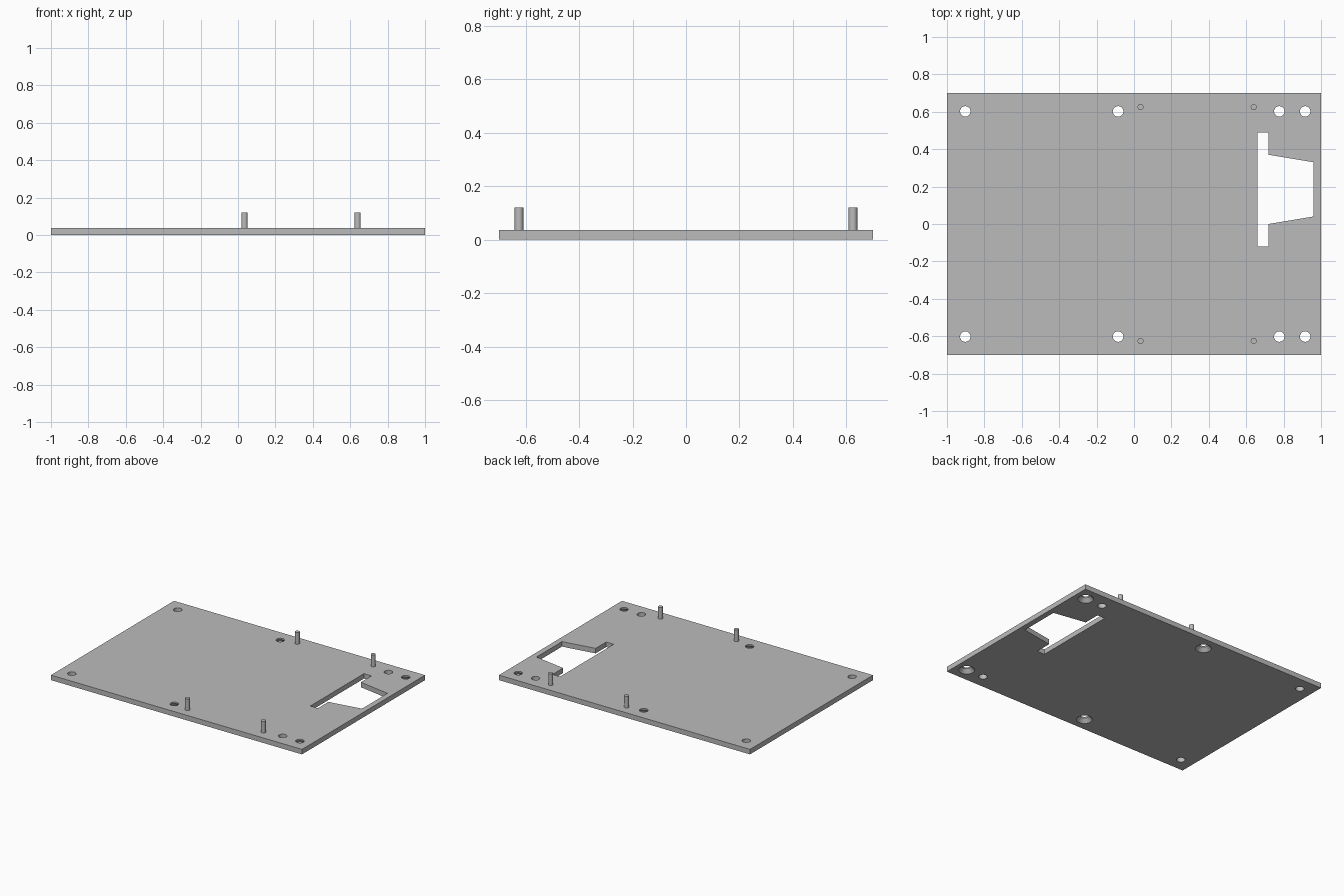
import bpy, bmesh, math

default = bpy.data.objects.get("Cube")
if default:
    bpy.data.objects.remove(default, do_unlink=True)

THICK = 0.036
HOLE_Y = 0.602
HOLE_R = 0.028
SINK_R = 0.052

grey = bpy.data.materials.new("mid grey")
grey.use_nodes = True
GREY = (0.5, 0.5, 0.5, 1)
grey.diffuse_color = GREY
grey.node_tree.nodes["Principled BSDF"].inputs["Base Color"].default_value = GREY


def make_object(name, bm):
    mesh = bpy.data.meshes.new(name)
    bmesh.ops.recalc_face_normals(bm, faces=bm.faces)
    bm.to_mesh(mesh)
    bm.free()
    mesh.materials.append(grey)
    obj = bpy.data.objects.new(name, mesh)
    bpy.context.collection.objects.link(obj)
    return obj


def prism(name, outline, z0, z1):
    bm = bmesh.new()
    face = bm.faces.new([bm.verts.new((x, y, z0)) for x, y in outline])
    new = bmesh.ops.extrude_face_region(bm, geom=[face])["geom"]
    bmesh.ops.translate(bm, vec=(0, 0, z1 - z0),
                        verts=[v for v in new if isinstance(v, bmesh.types.BMVert)])
    return make_object(name, bm)


def turned(name, x, y, profile, sides=32):
    """Solid of stacked rings, profile given as (radius, height)."""
    bm = bmesh.new()
    rings = []
    for r, z in profile:
        angles = [math.tau * i / sides for i in range(sides)]
        rings.append([bm.verts.new((x + r * math.cos(a), y + r * math.sin(a), z))
                      for a in angles])
    for low, high in zip(rings, rings[1:]):
        for i in range(sides):
            j = (i + 1) % sides
            bm.faces.new((low[i], low[j], high[j], high[i]))
    bm.faces.new(rings[0])
    bm.faces.new(rings[-1])
    return make_object(name, bm)


def smooth(obj):
    bpy.ops.object.select_all(action="DESELECT")
    obj.select_set(True)
    bpy.context.view_layer.objects.active = obj
    bpy.ops.object.shade_smooth_by_angle(angle=math.radians(30))


def cut(target, cutter):
    cutter.hide_render = True
    mod = target.modifiers.new("cut", "BOOLEAN")
    mod.operation = "DIFFERENCE"
    mod.solver = "EXACT"
    mod.object = cutter
    bpy.context.view_layer.objects.active = target
    bpy.ops.object.modifier_apply(modifier=mod.name)
    bpy.data.objects.remove(cutter, do_unlink=True)


# Base plate
plate = prism("base_plate", [(-1, -0.7), (1, -0.7), (1, 0.7), (-1, 0.7)], 0, THICK)

# Slot that widens into a tapered window
window = [(0.66, -0.12), (0.72, -0.12), (0.72, 0.0), (0.96, 0.04),
          (0.96, 0.33), (0.72, 0.37), (0.72, 0.49), (0.66, 0.49)]
cut(plate, prism("window_cutter", window, -0.1, 0.1))

# Screw holes: plain ones, and ones countersunk from below
plain = [(HOLE_R, -0.1), (HOLE_R, 0.1)]
sunk = [(SINK_R, -0.1), (SINK_R, 0), (HOLE_R, 0.026), (HOLE_R, 0.1)]
for x, profile in ((-0.902, plain), (-0.085, sunk), (0.777, plain), (0.915, sunk)):
    for side in (-1, 1):
        cut(plate, turned("hole_cutter", x, side * HOLE_Y, profile))
smooth(plate)

# Locating pegs
for x, place in ((0.035, "middle"), (0.64, "left")):
    for side, end in ((-1, "front"), (1, "back")):
        smooth(turned(f"{end}_{place}_peg", x, side * 0.625,
                      [(0.016, THICK - 0.01), (0.016, 0.12)]))
